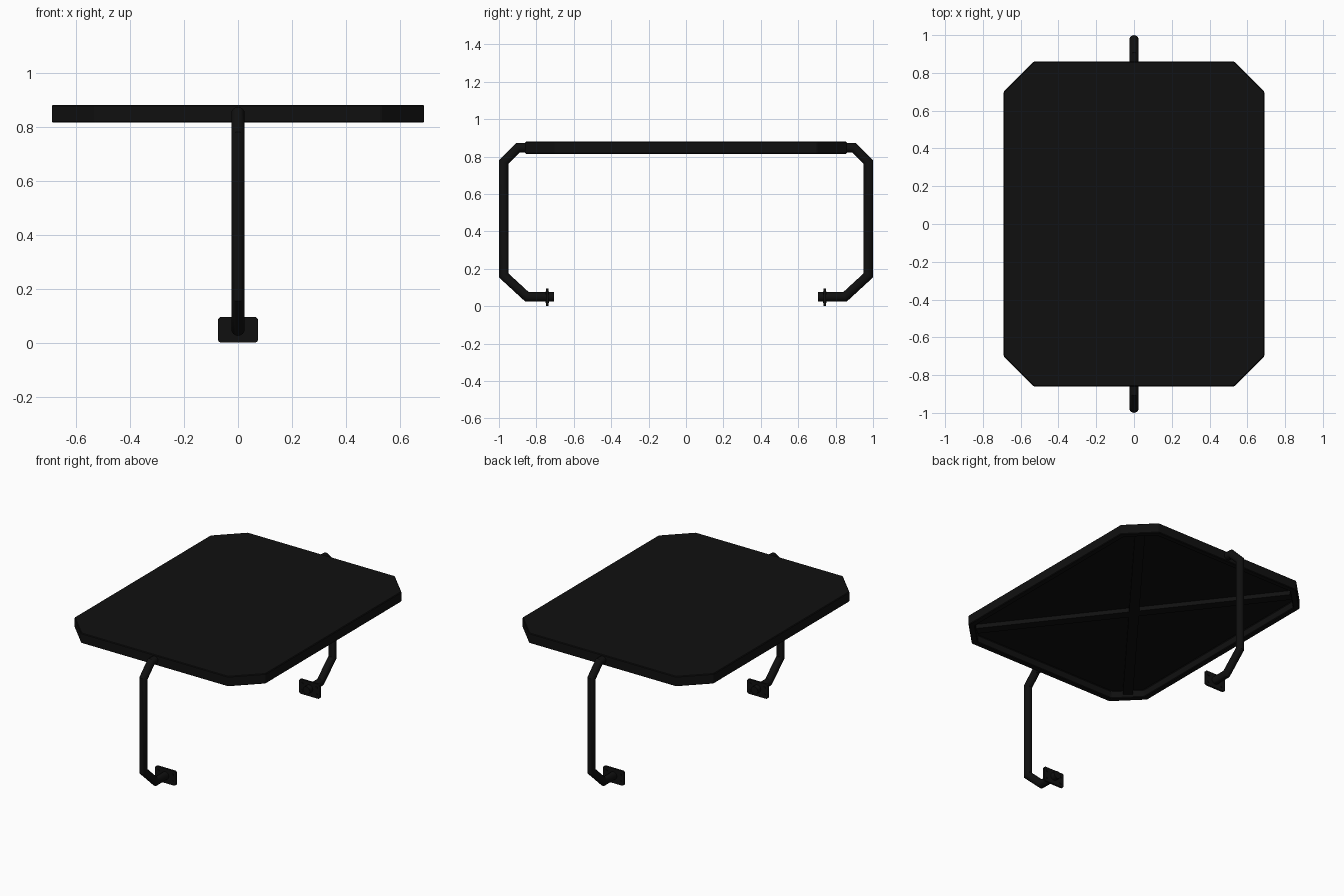
import bpy, bmesh, math
from mathutils import Vector, Matrix

if "Cube" in bpy.data.objects:
    bpy.data.objects.remove(bpy.data.objects["Cube"])

black = bpy.data.materials.new("black_paint")
black.diffuse_color = (0.005, 0.005, 0.005, 1)
black.use_nodes = True
black.node_tree.nodes["Principled BSDF"].inputs["Base Color"].default_value = black.diffuse_color


def finish(name, bm, smooth=False):
    bmesh.ops.recalc_face_normals(bm, faces=bm.faces)
    me = bpy.data.meshes.new(name)
    bm.to_mesh(me)
    bm.free()
    ob = bpy.data.objects.new(name, me)
    bpy.context.collection.objects.link(ob)
    me.materials.append(black)
    if smooth:
        bpy.context.view_layer.objects.active = ob
        ob.select_set(True)
        bpy.ops.object.shade_smooth_by_angle(angle=math.radians(35))
        ob.select_set(False)
    return ob


def bevel(ob, width, segments=2):
    m = ob.modifiers.new("bevel", "BEVEL")
    m.width, m.segments = width, segments
    m.limit_method = "ANGLE"


def box(name, size, loc, rot=0):
    bm = bmesh.new()
    mat = Matrix.Translation(loc) @ Matrix.Rotation(rot, 4, "Z") @ Matrix.Diagonal((*size, 1))
    bmesh.ops.create_cube(bm, size=1, matrix=mat)
    return finish(name, bm)


def tube(name, pts, radius, sides=16):
    """Mitred round tube along a path lying in the YZ plane."""
    bm = bmesh.new()
    pts = [Vector(p) for p in pts]
    rings = []
    for i, p in enumerate(pts):
        a = (p - pts[i - 1]).normalized() if i else None
        b = (pts[i + 1] - p).normalized() if i < len(pts) - 1 else None
        t = ((a or b) + (b or a)).normalized()
        n = Vector((0, -t.z, t.y)) / t.dot(a or b)
        rings.append([bm.verts.new(p + Vector((math.cos(k), 0, 0)) * radius + n * math.sin(k) * radius)
                      for k in (2 * math.pi * j / sides for j in range(sides))])
    for r, s in zip(rings, rings[1:]):
        for j in range(sides):
            k = (j + 1) % sides
            bm.faces.new((r[j], r[k], s[k], s[j]))
    bm.faces.new(rings[0])
    bm.faces.new(rings[-1])
    return finish(name, bm, True)


# Tray top: chamfered rectangle with a rim and a recessed underside
outline = [(-.53, -.86), (.53, -.86), (.69, -.70), (.69, .70),
           (.53, .86), (-.53, .86), (-.69, .70), (-.69, -.70)]
bm = bmesh.new()
bottom = bm.faces.new([bm.verts.new((x, y, .815)) for x, y in outline])
ext = bmesh.ops.extrude_face_region(bm, geom=[bottom], use_keep_orig=True)
bmesh.ops.translate(bm, vec=(0, 0, .065), verts=[v for v in ext["geom"] if isinstance(v, bmesh.types.BMVert)])
bmesh.ops.recalc_face_normals(bm, faces=bm.faces)
bmesh.ops.inset_region(bm, faces=[bottom], thickness=.04, depth=0)
bmesh.ops.inset_region(bm, faces=[bottom], thickness=.002, depth=0)
bmesh.ops.translate(bm, vec=(0, 0, .048), verts=bottom.verts)
bevel(finish("panel", bm), .004, 1)

# Crossed diagonal braces under the panel
ang = math.atan2(.76, .59)
for i, s in enumerate((1, -1)):
    box(f"diagonal_brace_{i + 1}", (1.9, .06, .03), (0, 0, .85), s * ang)

# Bent legs with end plates and bolts
for side, s in (("front", -1), ("back", 1)):
    path = [(.84, .848), (.897, .848), (.975, .77), (.975, .165), (.85, .05), (.705, .05)]
    tube(f"{side}_leg", [(0, s * y, z) for y, z in path], .025)
    plate = box(f"{side}_foot_plate", (.15, .012, .095), (0, s * .742, .0475))
    # round only the plate corners (edges running along y)
    bm = bmesh.new()
    bm.from_mesh(plate.data)
    edges = [e for e in bm.edges if abs(e.verts[0].co.y - e.verts[1].co.y) > .005]
    bmesh.ops.bevel(bm, geom=edges, offset=.014, segments=4, profile=.5, affect="EDGES")
    bm.to_mesh(plate.data)
    bm.free()
    for x in (-.052, .052):
        for z in (.025, .07):
            bm = bmesh.new()
            mat = Matrix.Translation((x, s * .742, z)) @ Matrix.Rotation(math.pi / 2, 4, "X")
            bmesh.ops.create_cone(bm, cap_ends=True, segments=8, radius1=.008,
                                  radius2=.008, depth=.02, matrix=mat)
            finish(f"{side}_foot_bolt", bm)
